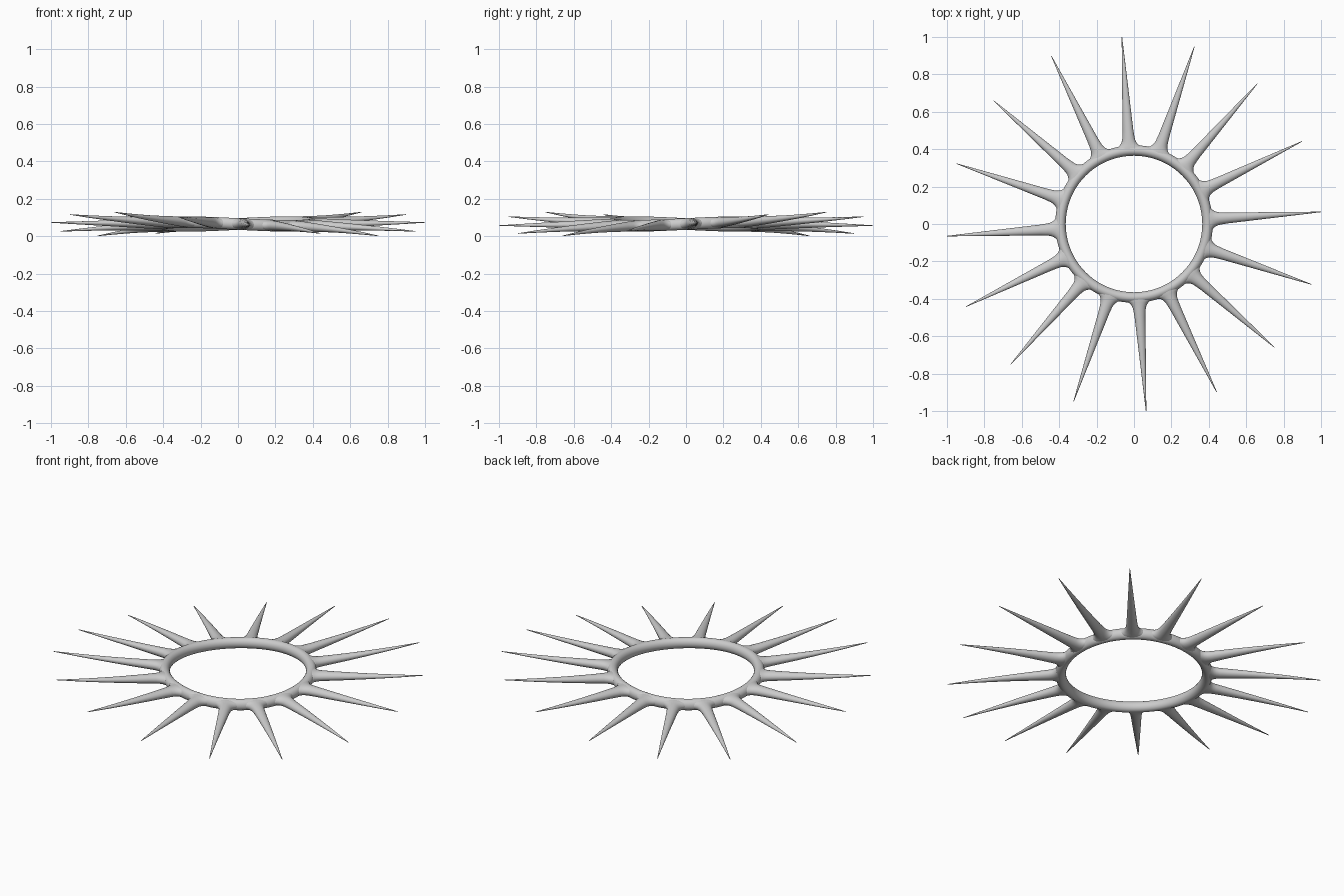
import bpy, bmesh, math

if "Cube" in bpy.data.objects:
    bpy.data.objects.remove(bpy.data.objects["Cube"])

SPIKES = 16
START = math.radians(3.7)
MID_Z, AMP = 0.065, 0.064


def skin(bm, rings, close):
    # quads between successive vertex rings
    n = len(rings[0])
    pairs = list(zip(rings, rings[1:]))
    if close:
        pairs.append((rings[-1], rings[0]))
    for a, b in pairs:
        for i in range(n):
            j = (i + 1) % n
            bm.faces.new((a[i], a[j], b[j], b[i]))


def finish(bm, name):
    # saddle wave: height follows sin(2 * angle), growing towards the tips
    for v in bm.verts:
        v.co.z += MID_Z + AMP * 2 * v.co.x * v.co.y
    bmesh.ops.recalc_face_normals(bm, faces=bm.faces)
    me = bpy.data.meshes.new(name)
    bm.to_mesh(me)
    bm.free()
    ob = bpy.data.objects.new(name, me)
    bpy.context.collection.objects.link(ob)
    me.shade_smooth()
    return ob


# round central hoop
bm = bmesh.new()
rings = []
for k in range(128):
    a = math.tau * k / 128
    ring = []
    for i in range(20):
        t = math.tau * i / 20
        r = 0.393 + 0.028 * math.cos(t)
        ring.append(bm.verts.new((r * math.cos(a), r * math.sin(a), 0.031 * math.sin(t))))
    rings.append(ring)
skin(bm, rings, True)
finish(bm, "hoop")

# spike profile: distance from centre, half width, half height
PROFILE = [(0.392, 0.085, 0.029), (0.412, 0.066, 0.029), (0.420, 0.053, 0.0285),
           (0.430, 0.044, 0.028), (0.443, 0.037, 0.0275), (0.460, 0.033, 0.027),
           (0.50, 0.029, 0.025), (0.60, 0.0235, 0.020), (0.70, 0.018, 0.015),
           (0.80, 0.0125, 0.0105), (0.90, 0.007, 0.006), (1.00, 0.0015, 0.0015)]

for s in range(SPIKES):
    a = START + math.tau * s / SPIKES
    ca, sa = math.cos(a), math.sin(a)
    bm = bmesh.new()
    rings = []
    for r, w, h in PROFILE:
        ring = []
        for i in range(20):
            t = math.tau * i / 20
            u = w * math.cos(t)
            ring.append(bm.verts.new((r * ca - u * sa, r * sa + u * ca, h * math.sin(t))))
        rings.append(ring)
    skin(bm, rings, False)
    # pointed tip
    tip = bm.verts.new((1.002 * ca, 1.002 * sa, 0))
    for i in range(20):
        bm.faces.new((rings[-1][i], rings[-1][(i + 1) % 20], tip))
    finish(bm, f"spike_{s + 1}")
